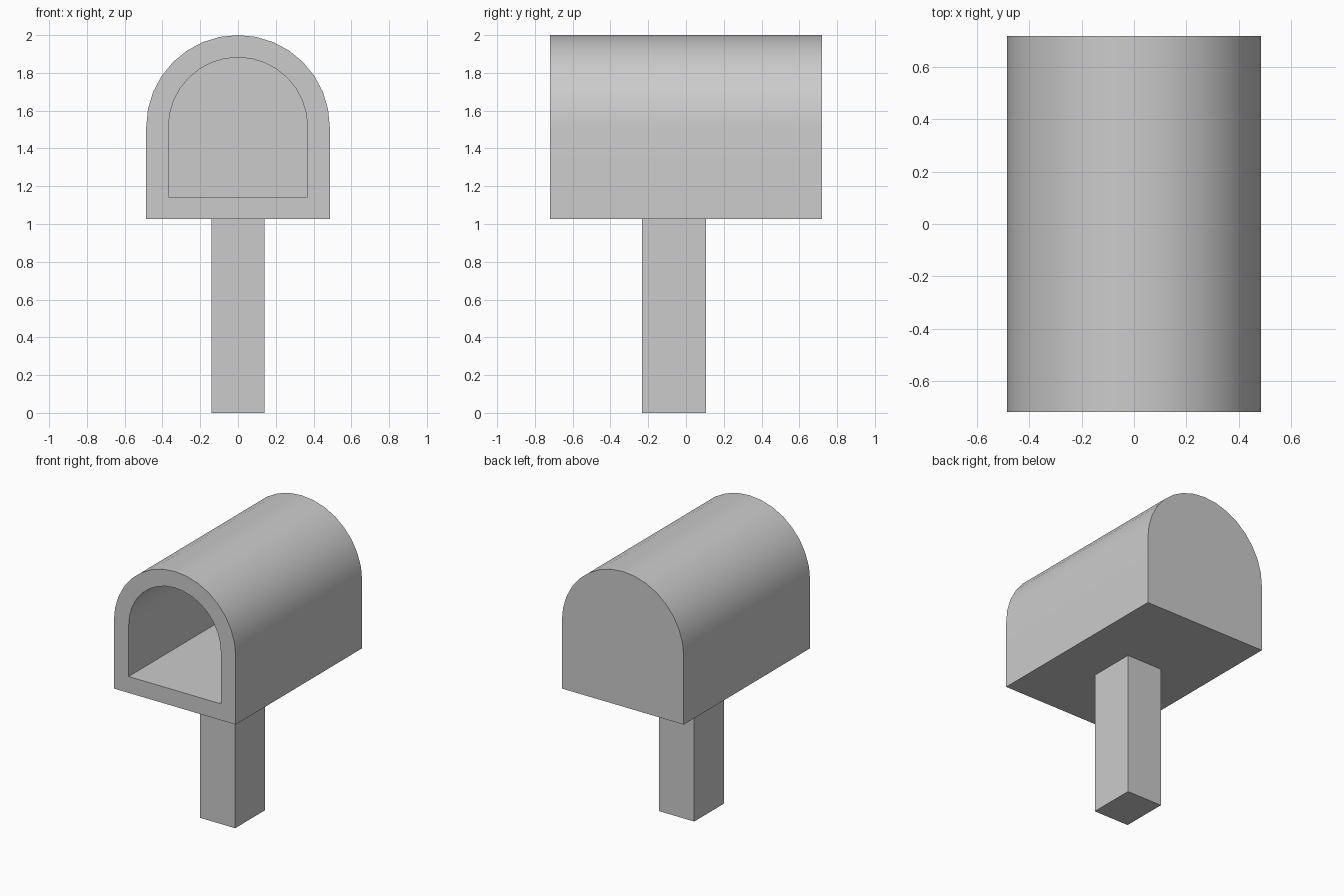
import bpy, bmesh, math

default_cube = bpy.data.objects.get("Cube")
if default_cube:
    bpy.data.objects.remove(default_cube, do_unlink=True)

# Single plain grey
grey = bpy.data.materials.new("plain grey")
grey.use_nodes = True
colour = (0.6, 0.6, 0.6, 1)
grey.diffuse_color = colour
grey.node_tree.nodes["Principled BSDF"].inputs["Base Color"].default_value = colour

FRONT, BACK = -0.72, 0.72
BASE, SPRING = 1.026, 1.514      # underside and start of the arch
RADIUS, WALL, SEGMENTS = 0.486, 0.118, 16


def add_object(name, bm):
    bmesh.ops.recalc_face_normals(bm, faces=bm.faces)
    mesh = bpy.data.meshes.new(name)
    bm.to_mesh(mesh)
    bm.free()
    mesh.materials.append(grey)
    obj = bpy.data.objects.new(name, mesh)
    bpy.context.collection.objects.link(obj)
    return obj


def arch_loop(bm, radius, bottom, y):
    """Square-bottomed arch outline in the plane at y."""
    points = [(-radius, bottom), (radius, bottom)]
    for i in range(SEGMENTS + 1):
        a = math.pi * i / SEGMENTS
        points.append((radius * math.cos(a), SPRING + radius * math.sin(a)))
    return [bm.verts.new((x, y, z)) for x, z in points]


def skin(bm, loop_a, loop_b):
    n = len(loop_a)
    for i in range(n):
        j = (i + 1) % n
        bm.faces.new((loop_a[i], loop_a[j], loop_b[j], loop_b[i]))


# Hollow arched box: closed back, open front
bm = bmesh.new()
inner = RADIUS - WALL
floor = BASE + WALL
loops = [arch_loop(bm, RADIUS, BASE, BACK), arch_loop(bm, RADIUS, BASE, FRONT),
         arch_loop(bm, inner, floor, FRONT), arch_loop(bm, inner, floor, BACK - WALL)]
for a, b in zip(loops, loops[1:]):
    skin(bm, a, b)
bm.faces.new(loops[0])
bm.faces.new(loops[-1])
box = add_object("arched_box", bm)
bpy.ops.object.select_all(action='DESELECT')
box.select_set(True)
bpy.context.view_layer.objects.active = box
bpy.ops.object.shade_smooth_by_angle(angle=math.radians(30))

# Square post, set slightly forward of centre
bm = bmesh.new()
bmesh.ops.create_cube(bm, size=1)
bmesh.ops.scale(bm, vec=(0.28, 0.338, BASE), verts=bm.verts)
bmesh.ops.translate(bm, vec=(0, -0.063, BASE / 2), verts=bm.verts)
add_object("post", bm)
